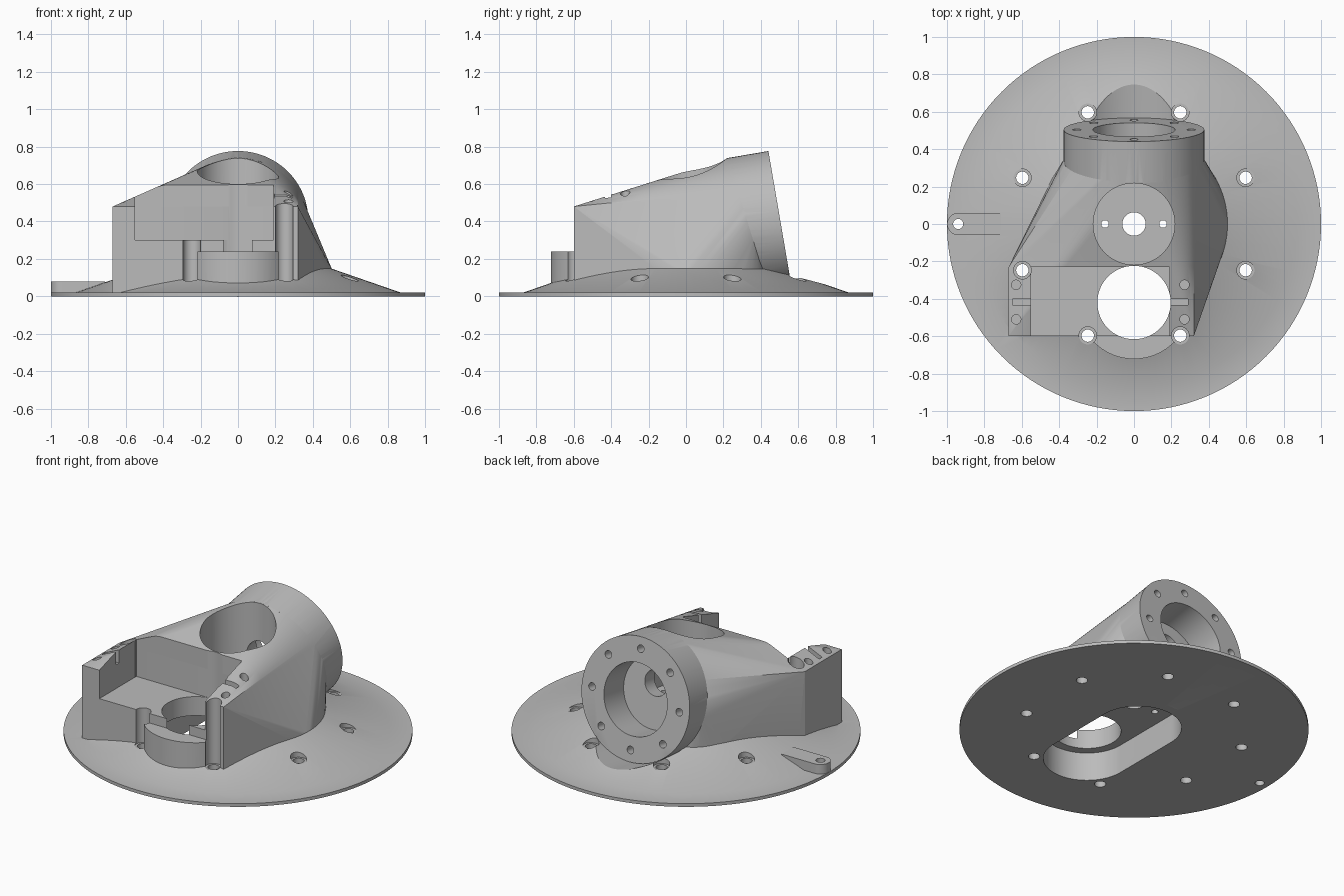
import bpy, bmesh
from math import cos, sin, pi, radians
from mathutils import Matrix, Vector

if "Cube" in bpy.data.objects:
    bpy.data.objects.remove(bpy.data.objects["Cube"], do_unlink=True)

grey = bpy.data.materials.new("plain grey")
grey.use_nodes = True
grey.diffuse_color = (0.5, 0.5, 0.5, 1)
grey.node_tree.nodes["Principled BSDF"].inputs["Base Color"].default_value = grey.diffuse_color

# Frame of the tilted rear tube: origin on its face, local z along its axis
TILT = Matrix.Translation((0, 0.504, 0.406)) @ Matrix.Rotation(radians(-80.3), 4, 'X')
TUBE_R, TUBE_LEN = 0.376, 0.22


def finish(bm, name):
    bmesh.ops.recalc_face_normals(bm, faces=bm.faces)
    mesh = bpy.data.meshes.new(name)
    bm.to_mesh(mesh)
    bm.free()
    mesh.materials.append(grey)
    ob = bpy.data.objects.new(name, mesh)
    bpy.context.scene.collection.objects.link(ob)
    return ob


def cyl(name, r, z0, z1, x=0, y=0, n=64, frame=Matrix()):
    bm = bmesh.new()
    mat = frame @ Matrix.Translation((x, y, (z0 + z1) / 2))
    bmesh.ops.create_cone(bm, cap_ends=True, segments=n, radius1=r, radius2=r,
                          depth=z1 - z0, matrix=mat)
    return finish(bm, name)


def box(name, x0, x1, y0, y1, z0, z1):
    bm = bmesh.new()
    mat = Matrix.Translation(((x0 + x1) / 2, (y0 + y1) / 2, (z0 + z1) / 2))
    size = Matrix.Diagonal((x1 - x0, y1 - y0, z1 - z0, 1))
    bmesh.ops.create_cube(bm, size=1, matrix=mat @ size)
    return finish(bm, name)


def hull(name, points):
    bm = bmesh.new()
    for p in points:
        bm.verts.new(p)
    res = bmesh.ops.convex_hull(bm, input=bm.verts)
    junk = {g for g in res["geom_interior"] + res["geom_unused"]
            if isinstance(g, bmesh.types.BMVert)}
    bmesh.ops.delete(bm, geom=list(junk), context='VERTS')
    bmesh.ops.dissolve_limit(bm, angle_limit=0.002, verts=bm.verts, edges=bm.edges)
    return finish(bm, name)


def circle(r, z, n=96, x=0, y=0):
    return [Vector((x + r * cos(2 * pi * i / n), y + r * sin(2 * pi * i / n), z))
            for i in range(n)]


def lathe(name, profile, n=128, x=0, y=0):
    bm = bmesh.new()
    vs = [bm.verts.new((r, 0, z)) for r, z in profile]
    es = [bm.edges.new(p) for p in zip(vs, vs[1:])]
    bmesh.ops.spin(bm, geom=vs + es, cent=(0, 0, 0), axis=(0, 0, 1),
                   angle=2 * pi, steps=n)
    bmesh.ops.remove_doubles(bm, verts=bm.verts, dist=1e-5)
    bmesh.ops.translate(bm, verts=bm.verts, vec=(x, y, 0))
    return finish(bm, name)


def combine(ob, others, op):
    for o in others:
        m = ob.modifiers.new(o.name, 'BOOLEAN')
        m.operation, m.object, m.solver = op, o, 'EXACT'
    bpy.context.view_layer.update()
    dg = bpy.context.evaluated_depsgraph_get()
    mesh = bpy.data.meshes.new_from_object(ob.evaluated_get(dg))
    ob.modifiers.clear()
    ob.data = mesh
    for o in others:
        bpy.data.objects.remove(o, do_unlink=True)


# Shallow conical flange, with the tube's clearance scooped out of it
body = lathe("flanged_housing", [(0, 0), (1, 0), (1, 0.02), (0.87, 0.02),
                                 (0.48, 0.155), (0, 0.155)])
combine(body, [cyl("clearance", 0.379, -0.1, 0.6, n=96, frame=TILT)], 'DIFFERENCE')

# Shell blending the front block, round foot and a slanted rim on the rear tube
block = [(x, -0.6, z) for x in (-0.67, 0.32) for z in (0.01, 0.48)]
block += [(-0.67, -0.23, z) for z in (0.01, 0.48)]
rim = [TILT @ Vector((p.x, p.y, 0.13 * (p.y + TUBE_R) - TUBE_LEN))
       for p in circle(TUBE_R, 0)]
combine(body, [
    hull("blended_shell", block + circle(0.5, 0.15) + circle(0.5, 0.01) + rim),
    cyl("rear_tube", TUBE_R, -TUBE_LEN - 0.005, 0, n=96, frame=TILT),
    cyl("front_collar", 0.302, 0.01, 0.24, y=-0.42, n=96),
    hull("edge_tab", [p for z in (0.01, 0.08) for p in circle(0.059, z, 48, -0.94)
                      + [Vector((-0.71, s * 0.059, z)) for s in (-1, 1)]]),
], 'UNION')

# Front pocket, pillar tops, vertical well, underside slot and shaft holes
cuts = [
    box("pillar_top_cut", -0.7, 0.32, -0.8, -0.23, 0.48, 1.2),
    box("pocket", -0.55, 0.19, -0.81, -0.231, 0.3, 1.1),
    cyl("front_shaft", 0.196, -0.1, 1, y=-0.42, n=96),
    hull("underside_slot", [p for z in (-0.15, 0.18)
                            for y in (-0.42, 0.035) for p in circle(0.25, z, 96, 0, y)]),
    cyl("well", 0.218, 0.22, 1, n=96),
    cyl("well_centre_hole", 0.062, 0.1, 0.3),
    cyl("tube_bore", 0.22, -0.2, 0.1, n=96, frame=TILT),
    cyl("light_hole", 0.08, -0.36, -0.15, y=-0.06, frame=TILT),
    cyl("tab_hole", 0.027, -0.1, 0.2, x=-0.94, n=32),
]
cuts += [cyl("well_screw", 0.02, 0.1, 0.3, x=s * 0.155, n=24) for s in (-1, 1)]

# Counterbored bolt holes around the flange, and screw holes in the tube face
stepped = [(0, -0.1), (0.033, -0.1), (0.033, 0.08), (0.047, 0.08), (0.047, 1), (0, 1)]
for i in range(8):
    a, b = radians(22.5 + 45 * i), radians(45 * i)
    cuts.append(lathe("bolt_hole", stepped, 32, 0.646 * cos(a), 0.646 * sin(a)))
    cuts.append(cyl("tube_screw", 0.023, -0.12, 0.05, 0.305 * cos(b), 0.305 * sin(b),
                    24, TILT))

# Screw holes and cross grooves on the two pillars
for x, x0, x1 in ((-0.63, -0.65, -0.54), (0.27, 0.18, 0.29)):
    cuts += [cyl("pillar_screw", 0.025, 0.35, 0.6, x, y, 24) for y in (-0.325, -0.51)]
    cuts.append(box("pillar_groove", x0, x1, -0.432, -0.402, 0.45, 0.6))

combine(body, cuts, 'DIFFERENCE')

# Smooth the round surfaces, keep the machined edges crisp
bpy.ops.object.select_all(action='DESELECT')
body.select_set(True)
bpy.context.view_layer.objects.active = body
bpy.ops.object.shade_smooth_by_angle(angle=radians(20))
